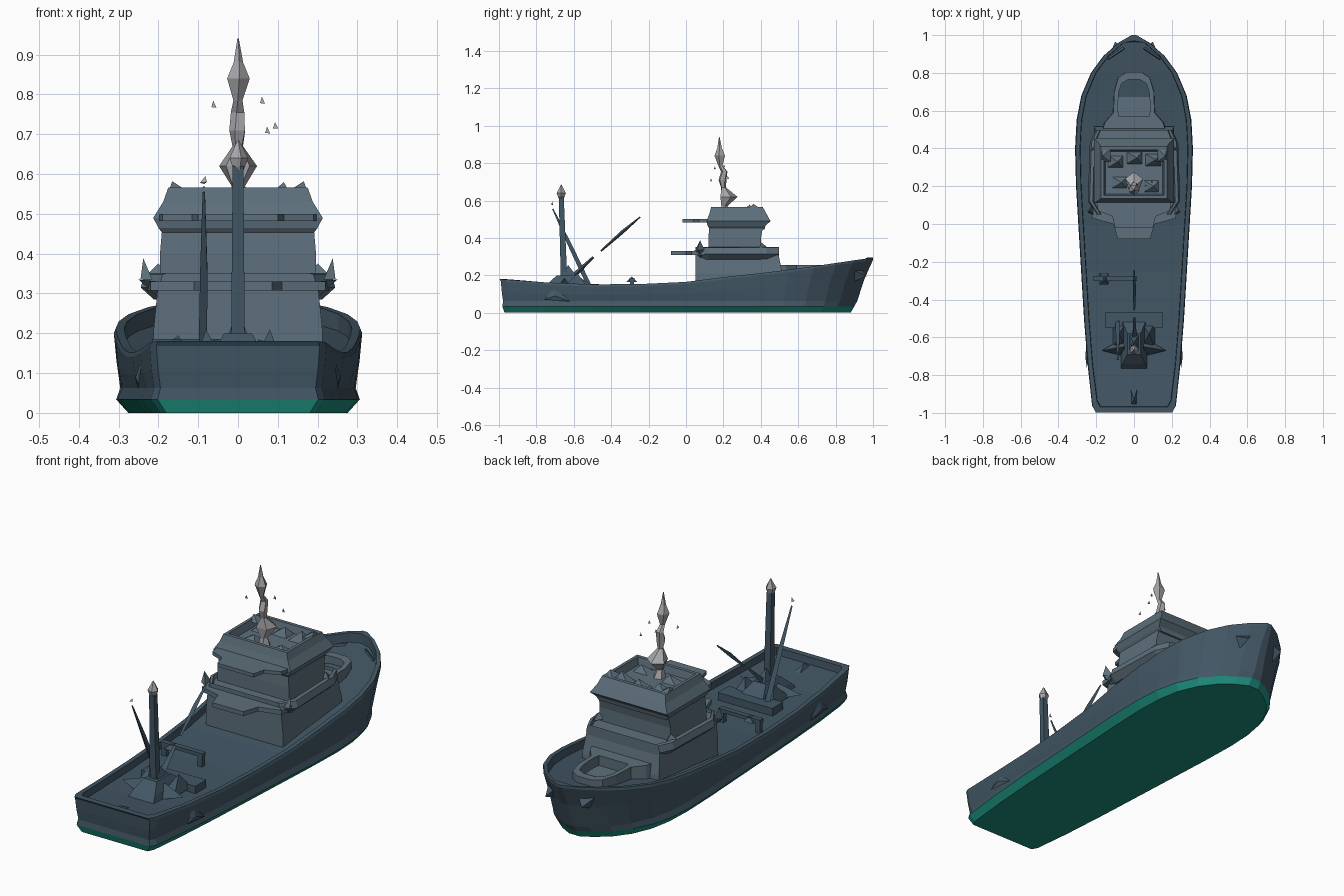
import bpy, bmesh, math
from mathutils import Vector

if "Cube" in bpy.data.objects:
    bpy.data.objects.remove(bpy.data.objects["Cube"])


def material(name, rgb):
    m = bpy.data.materials.new(name)
    m.diffuse_color = (*rgb, 1)
    m.use_nodes = True
    m.node_tree.nodes["Principled BSDF"].inputs["Base Color"].default_value = m.diffuse_color
    return m


HULL = material("hull_slate", (0.055, 0.095, 0.13))
HOUSE = material("house_slate", (0.11, 0.16, 0.2))
PALE = material("pale_grey", (0.38, 0.38, 0.40))
GREEN = material("bottom_green", (0.012, 0.28, 0.21))


def mesh_object(name, verts, faces, mat):
    bm = bmesh.new()
    vs = [bm.verts.new(v) for v in verts]
    for f in faces:
        bm.faces.new([vs[i] for i in f])
    bmesh.ops.recalc_face_normals(bm, faces=bm.faces)
    me = bpy.data.meshes.new(name)
    bm.to_mesh(me)
    bm.free()
    me.materials.append(mat)
    ob = bpy.data.objects.new(name, me)
    bpy.context.collection.objects.link(ob)
    return ob


def loft(name, rings, mat, caps=True):
    """Bridge equal-sized closed rings; optionally close both ends."""
    n = len(rings[0])
    verts = [p for r in rings for p in r]
    faces = [(k * n + i, k * n + (i + 1) % n, (k + 1) * n + (i + 1) % n, (k + 1) * n + i)
             for k in range(len(rings) - 1) for i in range(n)]
    if caps:
        faces += [tuple(range(n)), tuple(range((len(rings) - 1) * n, len(rings) * n))]
    return mesh_object(name, verts, faces, mat)


def rect(hx, y0, y1, z, cx=0):
    return [(cx - hx, y0, z), (cx + hx, y0, z), (cx + hx, y1, z), (cx - hx, y1, z)]


def box(name, cx, hx, y0, y1, z0, z1, mat):
    return loft(name, [rect(hx, y0, y1, z0, cx), rect(hx, y0, y1, z1, cx)], mat)


def mirrored(half, z):
    """Outline from half profile (x, y), mirrored in x."""
    return [(x, y, z) for x, y in half] + [(-x, y, z) for x, y in reversed(half)]


def rod(name, a, b, r0, r1, mat, sides=4):
    a, b = Vector(a), Vector(b)
    q = (b - a).to_track_quat('Z', 'Y')
    ring = lambda c, r: [c + q @ Vector((r * math.cos(t), r * math.sin(t), 0)) for t in
                         [math.tau * (i + .5) / sides for i in range(sides)]]
    return loft(name, [ring(a, r0), ring(b, r1)], mat)


def spike(name, base, tip, mat):
    n = len(base)
    return mesh_object(name, list(base) + [tip],
                       [tuple(range(n))] + [(i, (i + 1) % n, n) for i in range(n)], mat)


# Hull: y, half width, sheer height
STATIONS = [(-.99, .205, .18), (-.96, .222, .178), (-.75, .245, .162), (-.5, .265, .152),
            (-.25, .28, .153), (0, .295, .165), (.2, .307, .19), (.4, .312, .212),
            (.55, .304, .23), (.68, .279, .248), (.8, .228, .266), (.89, .162, .279),
            (.96, .082, .289), (1, .012, .295)]


def hull_ring(scale, stern, pull, zf, inset=0, flare=0):
    right = []
    for y, w, s in STATIONS:
        t = max(0, (y - .2) / .8) ** 1.5
        yy = y - pull * t + (stern if y < -.9 else 0)
        yy = max(-.99 + stern, min(yy, 1 - 1.2 * inset - pull))
        right.append((max(w * (scale - flare * t) + pull * .15 * t - inset, .004), yy, zf(s)))
    return right + [(-x, y, z) for x, y, z in reversed(right)]


wl = hull_ring(.985, .008, .10, lambda s: .034, flare=.08)
bottom = hull_ring(.88, .02, .12, lambda s: 0, flare=.03)
loft("bottom_paint", [bottom, wl], GREEN, caps=False)
N = len(STATIONS)
strip = [(i, i + 1, 2 * N - 2 - i, 2 * N - 1 - i) for i in range(N - 1)]
mesh_object("flat_bottom", bottom, strip, GREEN)
deck = hull_ring(1, .025, 0, lambda s: s - .035 - .12 * max(0, s - .19), .028)
loft("hull_sides", [wl, hull_ring(.95, .012, .085, lambda s: .062, flare=.06),
                    hull_ring(.98, .005, .045, lambda s: s * .62, flare=.03),
                    hull_ring(1, 0, 0, lambda s: s - .012),
                    hull_ring(.985, -.008, 0, lambda s: s),
                    hull_ring(1, .022, 0, lambda s: s, .026), deck], HULL, caps=False)
mesh_object("deck", deck, strip, HULL)

# Anchors on both sides of the bow
for s in (1, -1):
    spike("anchor", [(s * .05, .93, .25), (s * .14, .87, .24), (s * .1, .86, .15)],
          (s * .1, .965, .195), HULL)
    spike("hull_fender", [(s * .25, -.62, .06), (s * .25, -.76, .07), (s * .24, -.7, .14)],
          (s * .258, -.7, .09), HULL)

# Lower deckhouse
loft("lower_deckhouse", [rect(.212, .05, .52, .1), rect(.212, .05, .515, .21),
                         rect(.202, .05, .495, .31)], HOUSE)

# Boat deck with flared ledge and aft platform
ledge = [(.19, .05), (.235, .12), (.225, .43), (.195, .497)]
grow = lambda k: [(x * k, y) for x, y in ledge]
loft("boat_deck", [mirrored(grow(.9), .285), mirrored(grow(1.04), .315),
                   mirrored(grow(1), .348), mirrored(grow(.93), .352),
                   mirrored(grow(.91), .335)], HOUSE)
loft("aft_platform", [mirrored([(.085, -.08), (.11, 0), (.22, .03), (.23, .12)], z)
                      for z in (.308, .33)], HOUSE)

# Bridge wing lamps and ledge fittings
for s in (1, -1):
    spike("wing_lamp", [(s * .215, .05, .335), (s * .245, .06, .335), (s * .22, .1, .335)],
          (s * .238, .075, .388), HOUSE)
    spike("wing_bracket", [(s * .2, .03, .33), (s * .2, .12, .33), (s * .2, .08, .29)],
          (s * .25, .07, .335), HOUSE)
    spike("ledge_fitting", [(s * .17, .39, .345), (s * .23, .39, .345), (s * .2, .44, .345)],
          (s * .2, .405, .375), HOUSE)

# Wheelhouse with flared roof and recessed top
loft("wheelhouse", [rect(.196, .12, .4, .32), rect(.196, .12, .4, .4),
                    rect(.19, .125, .415, .47)], HOUSE)
loft("wheelhouse_roof", [rect(.185, .13, .42, .445), rect(.2, .115, .425, .465),
                         rect(.213, .11, .452, .49), rect(.188, .125, .43, .53),
                         rect(.175, .135, .41, .566), rect(.16, .152, .393, .566),
                         rect(.15, .16, .385, .53)], HOUSE)
loft("roof_aft_canopy", [mirrored([(.1, -.02), (.115, .04), (.19, .07), (.205, .16)], z)
                         for z in (.482, .5)], HOUSE)

# Roof equipment
for x, y, h in ((-.1, .33, .57), (.1, .34, .58), (-.08, .22, .56), (.09, .2, .56), (0, .35, .57)):
    spike("roof_fitting", rect(.045, y - .035, y + .035, .525, x), (x + .015, y, h), HOUSE)
for s in (1, -1):
    spike("roof_corner_lamp", rect(.025, .33, .4, .555, s * .15), (s * .165, .36, .582), HOUSE)

# Main mast: stacked faceted bulbs
MAST = [(.53, .03, .21), (.57, .018, .205), (.62, .05, .225), (.67, .014, .2), (.71, .022, .195),
        (.755, .018, .205), (.785, .012, .185), (.84, .03, .182), (.88, .013, .18), (.94, .002, .178)]
loft("main_mast", [[(r * math.cos(math.tau * i / 5 + k), y + r * math.sin(math.tau * i / 5 + k), z)
                    for i in range(5)] for k, (z, r, y) in
                   ((j * .15, m) for j, m in enumerate(MAST))], PALE)
for x, y, z in ((-.06, .15, .775), (.062, .2, .785), (.095, .22, .722), (.075, .13, .71)):
    spike("mast_lamp", [(x - .007, y, z - .007), (x + .006, y, z - .008), (x, y + .01, z - .006)],
          (x - .002, y + .003, z + .009), PALE)

# Foredeck tub, widening towards the deckhouse
tub = [(.17, .5), (.16, .535), (.112, .59), (.108, .7), (.085, .775), (.04, .805)]
tub_in = [(.08, .57), (.085, .6), (.085, .64), (.08, .7), (.065, .745), (.03, .765)]
loft("foredeck_tub", [mirrored(tub, .16), mirrored([(x * .97, y) for x, y in tub], .255),
                      mirrored(tub_in, .255), mirrored(tub_in, .205)], HOUSE)

# Aft mast with pale tip, leaning stay and boom
rod("aft_mast", (0, -.65, .12), (0, -.667, .62), .025, .019, HULL, 4)
loft("aft_mast_tip", [[(r * math.cos(a), -.667 + r * math.sin(a), z) for a in
                       (math.tau * i / 5 for i in range(5))] for z, r in
                      ((.605, .012), (.64, .026), (.685, .002))], PALE)
rod("leaning_stay", (-.085, -.52, .15), (-.083, -.62, .36), .014, .012, HULL, 3)
rod("leaning_stay_top", (-.083, -.62, .36), (-.085, -.712, .555), .012, .004, HULL, 3)
spike("stay_lamp", [(-.095, -.72, .578), (-.078, -.72, .58), (-.085, -.71, .575)],
      (-.082, -.715, .595), PALE)
rod("boom_foot", (0, -.63, .17), (0, -.495, .298), .018, .007, HULL, 3)
rod("boom", (0, -.455, .33), (0, -.34, .432), .006, .011, HULL, 3)
rod("boom_end", (0, -.34, .432), (0, -.245, .512), .011, .004, HULL, 3)

# Winch and faceted mounds around the aft mast
box("winch_bar", 0, .15, -.55, -.465, .1, .155, HULL)
loft("winch_base", [rect(.075, -.78, -.5, .11), rect(.06, -.74, -.52, .155),
                    rect(.035, -.69, -.58, .2)], HULL)
for s in (1, -1):
    spike("winch_wing", [(s * .05, -.7, .12), (s * .05, -.6, .12), (s * .05, -.65, .185)],
          (s * .17, -.67, .15), HULL)
    spike("winch_drum", rect(.035, -.66, -.52, .13, s * .075), (s * .08, -.58, .21), HULL)
spike("mast_step", rect(.045, -.7, -.55, .15), (0, -.63, .255), HULL)
spike("stern_fitting", rect(.02, -.97, -.86, .13), (0, -.93, .165), HULL)

# Deck gantry rail
box("gantry_rail", -.1, .115, -.302, -.276, .168, .186, HULL)
for x in (-.2, 0):
    box("gantry_leg", x, .012, -.3, -.278, .11, .175, HULL)
spike("gantry_block", rect(.025, -.32, -.26, .165, -.16), (-.15, -.29, .195), HULL)
